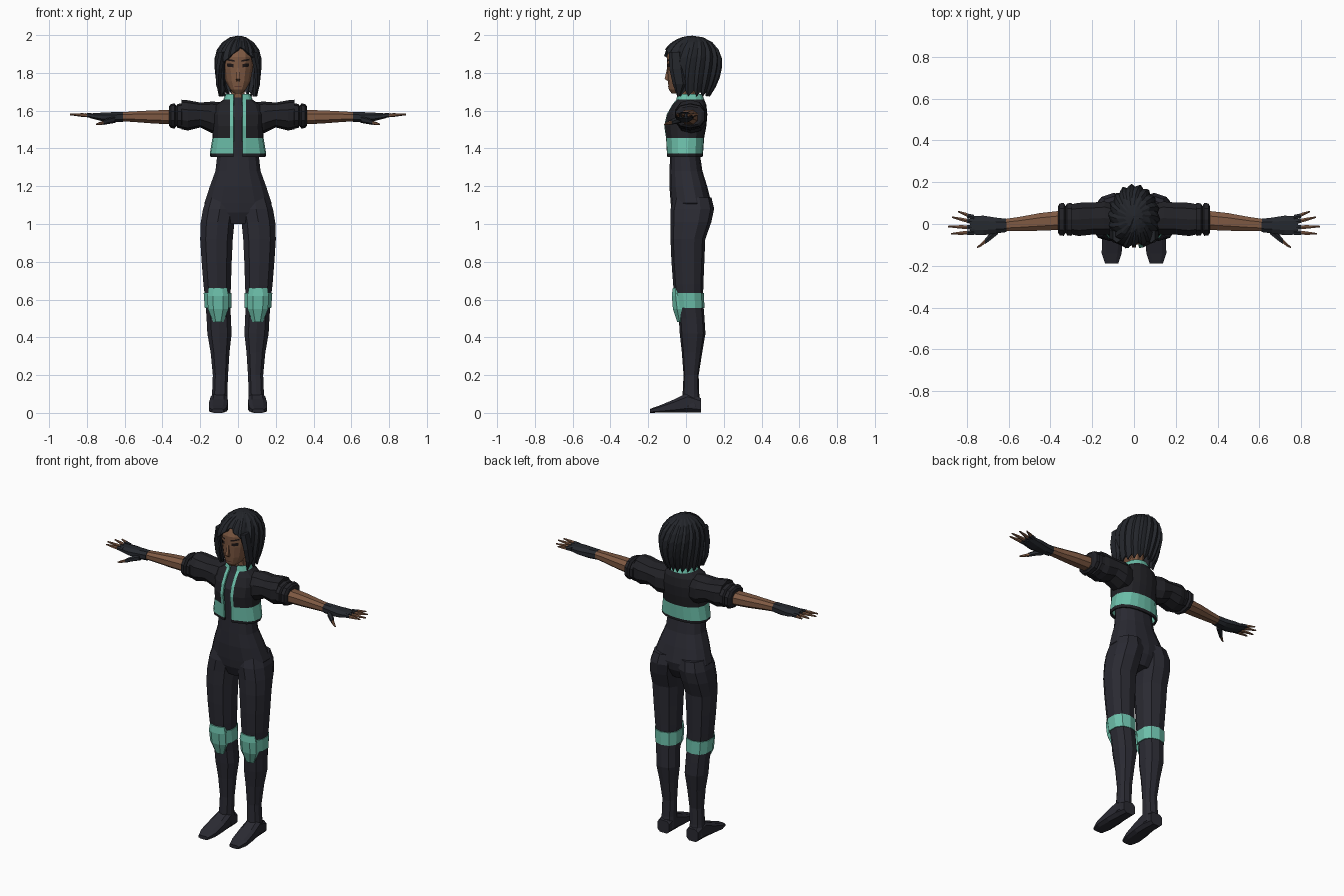
import bpy
import bmesh
from math import sin, cos, pi, acos, radians, copysign

default_cube = bpy.data.objects.get("Cube")
if default_cube:
    bpy.data.objects.remove(default_cube, do_unlink=True)


def material(name, red, green, blue):
    mat = bpy.data.materials.new(name)
    mat.use_nodes = True
    color = (red, green, blue, 1)
    mat.diffuse_color = color
    mat.node_tree.nodes["Principled BSDF"].inputs["Base Color"].default_value = color
    return mat


SUIT = material("charcoal suit", .023, .023, .032)
JACKET = material("black jacket", .016, .016, .020)
TEAL = material("teal trim", .15, .52, .40)
SKIN = material("brown skin", .21, .10, .055)
HAIR = material("blue black hair", .017, .019, .024)
GLOVE = material("slate glove", .019, .022, .028)
EYE = material("dark eye", .012, .008, .008)
LIP = material("dark lip", .12, .045, .03)


def finish(name, bm, mats, mirrored=False):
    """Turn a bmesh into an object, optionally mirrored across the body."""
    bmesh.ops.recalc_face_normals(bm, faces=bm.faces)
    mesh = bpy.data.meshes.new(name)
    bm.to_mesh(mesh)
    bm.free()
    for mat in mats:
        mesh.materials.append(mat)
    obj = bpy.data.objects.new(name, mesh)
    bpy.context.scene.collection.objects.link(obj)
    if mirrored:
        obj.modifiers.new("Mirror", 'MIRROR').use_mirror_merge = False
    return obj


def power(value, exponent):
    return copysign(abs(value) ** exponent, value)


def loft(name, mat, rings, axis="z", sides=10, square=.85, mirrored=False):
    """Skin rings of (position, centre u, centre v, radius u, radius v) along an axis."""
    order = {"z": (1, 2, 0), "x": (0, 1, 2), "y": (1, 0, 2)}[axis]
    bm = bmesh.new()
    loops = []
    for pos, cu, cv, ru, rv in rings:
        loop = []
        for k in range(sides):
            angle = 2 * pi * (k + .5) / sides
            point = (pos, cu + ru * power(cos(angle), square),
                     cv + rv * power(sin(angle), square))
            loop.append(bm.verts.new([point[i] for i in order]))
        loops.append(loop)
    for low, high in zip(loops, loops[1:]):
        for k in range(sides):
            n = (k + 1) % sides
            bm.faces.new((low[k], low[n], high[n], high[k]))
    bm.faces.new(loops[0])
    bm.faces.new(loops[-1])
    return finish(name, bm, [mat], mirrored)


def sheet(name, mats, rows, thickness, rule=None):
    """Join rows of points into a thickened sheet; rule picks each face's material."""
    bm = bmesh.new()
    grid = [[bm.verts.new(p) for p in row] for row in rows]
    last = len(rows[0]) - 2
    for i in range(len(grid) - 1):
        for j in range(last + 1):
            face = bm.faces.new((grid[i][j], grid[i][j + 1], grid[i + 1][j + 1], grid[i + 1][j]))
            if rule:
                face.material_index = rule(i, j, last)
    bmesh.ops.remove_doubles(bm, verts=bm.verts, dist=.0004)
    obj = finish(name, bm, mats)
    obj.modifiers.new("Thickness", 'SOLIDIFY').thickness = thickness
    return obj


# Bodysuit: torso, legs and feet
loft("torso", SUIT, [
    (1.0, 0, .02, .07, .07), (1.06, 0, .025, .15, .1), (1.11, 0, .027, .182, .108),
    (1.2, 0, .012, .152, .1), (1.28, 0, 0, .122, .087), (1.36, 0, -.005, .113, .08),
    (1.46, 0, -.003, .115, .084), (1.55, 0, 0, .118, .09),
    (1.63, 0, .02, .08, .06), (1.67, 0, .02, .048, .045)], sides=14)
loft("leg", SUIT, [
    (1.14, .088, .035, .08, .1), (1.08, .096, .034, .093, .115), (1.01, .108, .026, .093, .108),
    (.92, .114, .01, .09, .092), (.8, .113, .01, .083, .087), (.68, .11, .012, .076, .08),
    (.6, .107, .015, .069, .075), (.5, .102, .03, .067, .068), (.42, .098, .035, .067, .068),
    (.32, .095, .032, .052, .054), (.2, .093, .027, .042, .04), (.1, .097, .026, .042, .044),
    (.03, .1, .03, .048, .048)], mirrored=True)
loft("foot", SUIT, [
    (.08, .1, .04, .042, .04), (.01, .1, .055, .047, .055), (-.06, .103, .037, .052, .037),
    (-.14, .107, .02, .05, .02), (-.19, .107, .011, .033, .011)],
    axis="y", sides=8, square=.6, mirrored=True)

# Knee bands and pads
loft("knee_band", TEAL, [(.555, .105, .02, .074, .077), (.635, .108, .014, .077, .082)],
     mirrored=True)
loft("knee_pad", TEAL, [
    (.66, .106, -.042, .052, .03), (.62, .106, -.036, .06, .042),
    (.55, .105, -.028, .058, .044), (.482, .104, -.022, .03, .026)], sides=8, mirrored=True)

# Cropped open jacket with teal hem, front edges and collar
jacket_rows = []
for z, width, front, back in [
        (1.355, .146, -.1, .088), (1.372, .15, -.102, .09), (1.455, .136, -.107, .096),
        (1.52, .134, -.117, .108), (1.58, .138, -.103, .113), (1.63, .12, -.075, .108),
        (1.658, .078, -.054, .097), (1.688, .066, -.047, .085)]:
    half = []
    for x in (.024, .043):
        half.append((x, front * (1 - (x / width) ** 2) ** .4, z))
    for degrees in (48, 70, 95, 120, 145, 165):
        a = radians(degrees)
        depth = -front if cos(a) > 0 else back
        half.append((width * power(sin(a), .85), -depth * power(cos(a), .85), z))
    spine = [(0, back, z)]
    jacket_rows.append(half + spine + [(-x, y, h) for x, y, h in reversed(half)])


def jacket_rule(row, column, last):
    edge = column in (0, last)
    return int(row in (1, 6) or (edge and row > 0))


sheet("jacket", [JACKET, TEAL], jacket_rows, .01, jacket_rule)

# Sleeves with rolled cuffs
loft("sleeve", JACKET, [
    (.07, .02, 1.56, .07, .085), (.14, .028, 1.565, .083, .083), (.2, .026, 1.577, .08, .066),
    (.265, .022, 1.575, .083, .08), (.3, .022, 1.58, .075, .078)], axis="x", mirrored=True)
for number, x in enumerate((.292, .328)):
    loft("sleeve_cuff_" + str(number + 1), JACKET, [
        (x, .022, 1.572, .068, .056), (x + .008, .022, 1.572, .082, .067),
        (x + .028, .022, 1.572, .08, .063), (x + .036, .022, 1.572, .064, .052)],
        axis="x", mirrored=True)

# Bare forearms, fingerless gloves and fingers
loft("forearm", SKIN, [
    (.32, .02, 1.565, .05, .042), (.45, .01, 1.567, .045, .037),
    (.55, 0, 1.568, .036, .03), (.64, -.007, 1.568, .03, .024)],
    axis="x", sides=8, mirrored=True)
loft("glove", GLOVE, [
    (.61, -.007, 1.567, .034, .028), (.66, -.007, 1.565, .04, .029),
    (.72, -.007, 1.567, .05, .024), (.785, -.006, 1.573, .047, .013)],
    axis="x", sides=8, mirrored=True)
loft("glove_thumb", GLOVE, [
    (.65, -.03, 1.553, .02, .018), (.69, -.062, 1.545, .02, .016),
    (.712, -.083, 1.537, .014, .013)], axis="x", sides=6, mirrored=True)
loft("thumb_tip", SKIN, [
    (.705, -.077, 1.538, .012, .011), (.735, -.102, 1.531, .009, .008),
    (.752, -.113, 1.527, .003, .003)], axis="x", sides=6, mirrored=True)
for name, base, tip, reach in [("little", .032, .06, .842), ("ring", .009, .033, .872),
                               ("middle", -.016, -.012, .89), ("index", -.04, -.047, .876)]:
    middle = (base + tip) / 2
    loft(name + "_finger_glove", GLOVE, [
        (.765, base, 1.573, .013, .013), (.8, base * .7 + tip * .3, 1.576, .012, .011)],
        axis="x", sides=6, mirrored=True)
    loft(name + "_finger", SKIN, [
        (.77, base, 1.573, .01, .01), ((.77 + reach) / 2, middle, 1.577, .0095, .0095),
        (reach, tip, 1.58, .004, .004)], axis="x", sides=6, mirrored=True)

# Neck, head and nose
loft("neck", SKIN, [(1.64, 0, .025, .045, .045), (1.69, 0, .018, .038, .042),
                    (1.76, 0, .015, .04, .045)], sides=8)
head = loft("head", SKIN, [
    (1.692, 0, -.058, .02, .018), (1.712, 0, -.038, .043, .053), (1.755, 0, -.01, .067, .086),
    (1.82, 0, 0, .08, .1), (1.885, 0, .006, .083, .108), (1.935, 0, .015, .072, .095),
    (1.97, 0, .02, .04, .05)], sides=14)
loft("nose", SKIN, [(1.835, 0, -.092, .007, .008), (1.768, 0, -.098, .014, .02),
                    (1.755, 0, -.088, .011, .008)], sides=4)


def face_plate(name, mat, x, z, width, height, slant=0, mirrored=False):
    """Thin painted patch projected onto the front of the face."""
    bm = bmesh.new()
    bmesh.ops.create_grid(bm, x_segments=6, y_segments=2, size=1)
    for v in bm.verts:
        u, w = v.co.x, v.co.y
        v.co = (x + u * width / 2, -.2, z + w * height / 2 + u * slant)
    obj = finish(name, bm, [mat])
    wrap = obj.modifiers.new("Project", 'SHRINKWRAP')
    wrap.target = head
    wrap.wrap_method = 'PROJECT'
    wrap.use_project_y = True
    wrap.use_positive_direction = True
    wrap.offset = .003
    if mirrored:
        obj.modifiers.new("Mirror", 'MIRROR')


face_plate("eye", EYE, .04, 1.84, .034, .018, .002, True)
face_plate("eyebrow", EYE, .04, 1.867, .044, .009, .004, True)
face_plate("mouth", LIP, 0, 1.727, .036, .006)

# Hair: a ridged bob swept from an off-centre parting, with a jagged hem
COLUMNS, ROWS = 54, 8
CENTRE, RISE = 1.86, .137


def hair_point(column, row):
    angle = 2 * pi * column / COLUMNS - pi
    lock = column % 3
    offset = abs(angle - .15)
    hem = 1.94 - .1 * offset if offset < .85 else 1.69
    hem += .016 * (lock - 1) * (offset > .85)
    if hem > CENTRE:
        sweep = acos((hem - CENTRE) / RISE)
    else:
        sweep = pi / 2 + (CENTRE - hem) / RISE
    t = row / ROWS
    bend = sweep * t
    turn = angle + .45 * (1 - t) ** 2
    below = max(0, bend - pi / 2)
    z = CENTRE + RISE * cos(bend) if not below else CENTRE - RISE * below
    radius = sin(min(bend, pi / 2)) - (.1 + .13 * max(0, -cos(turn))) * below ** 2
    radius *= 1.03 - .045 * lock
    depth = .16 if cos(turn) > 0 else .153
    return (.122 * radius * sin(turn), .035 - depth * radius * cos(turn), z)


sheet("hair", [HAIR], [[hair_point(c, r) for c in range(COLUMNS + 1)]
                       for r in range(ROWS + 1)], .01)
loft("side_lock", HAIR, [
    (1.91, .082, -.055, .022, .035), (1.82, .101, -.048, .018, .04),
    (1.74, .104, -.035, .015, .035), (1.675, .092, -.04, .003, .006)],
    sides=6, mirrored=True)
